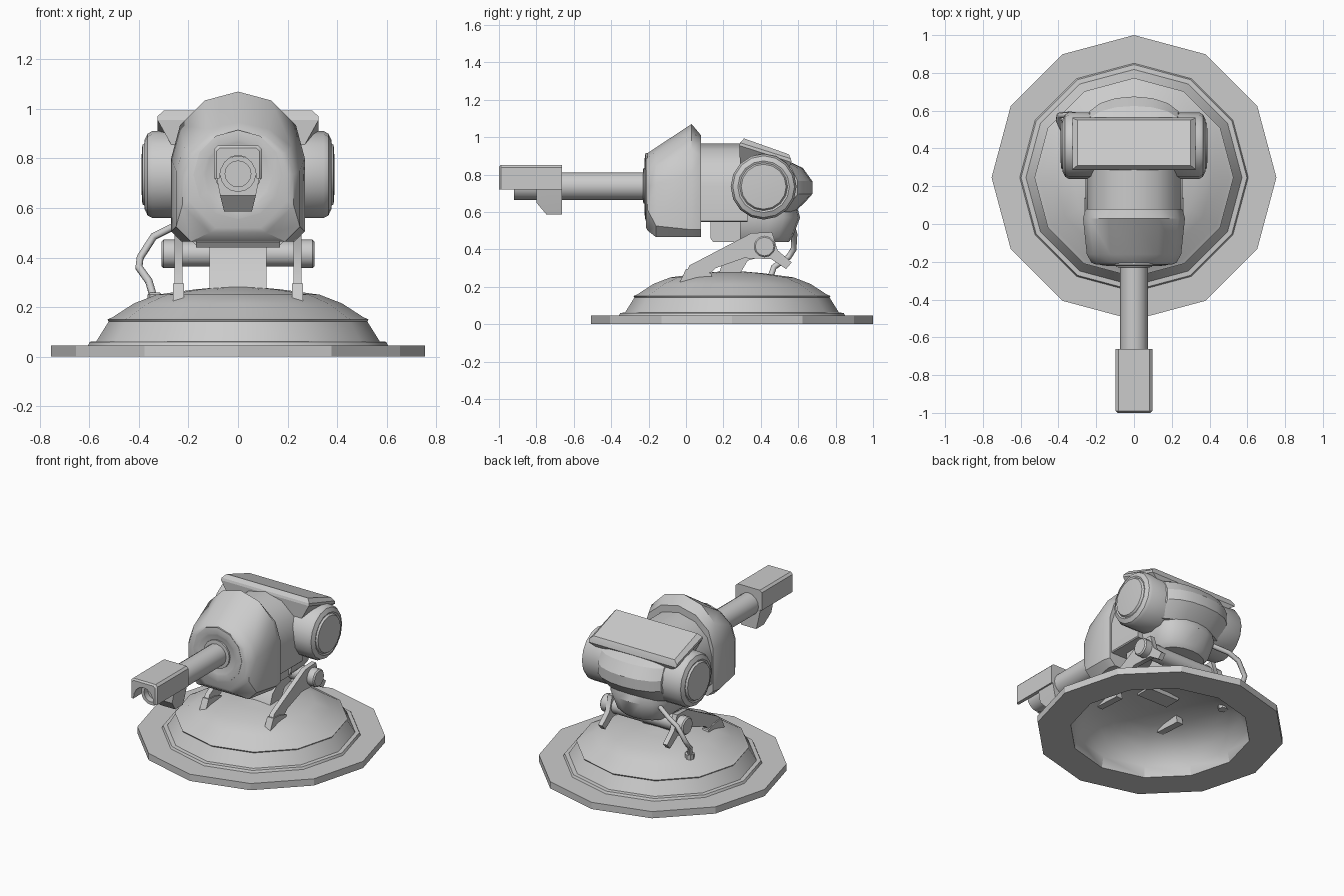
import bpy, bmesh, math
from mathutils import Vector

cube = bpy.data.objects.get("Cube")
if cube:
    bpy.data.objects.remove(cube)

GREY = (0.6, 0.6, 0.6, 1)
grey = bpy.data.materials.new("plain grey")
grey.use_nodes = True
grey.diffuse_color = GREY
grey.node_tree.nodes["Principled BSDF"].inputs["Base Color"].default_value = GREY


def finish(name, bm, angle):
    bmesh.ops.remove_doubles(bm, verts=bm.verts[:], dist=1e-5)
    bmesh.ops.recalc_face_normals(bm, faces=bm.faces[:])
    me = bpy.data.meshes.new(name)
    bm.to_mesh(me)
    bm.free()
    me.materials.append(grey)
    ob = bpy.data.objects.new(name, me)
    bpy.context.collection.objects.link(ob)
    bpy.ops.object.select_all(action="DESELECT")
    ob.select_set(True)
    bpy.context.view_layer.objects.active = ob
    bpy.ops.object.shade_smooth_by_angle(angle=math.radians(angle))


def loft(name, sections, cap=True, angle=35):
    """Skin a list of closed sections with equal point counts."""
    bm = bmesh.new()
    rings = [[bm.verts.new(p) for p in s] for s in sections]
    n = len(rings[0])
    for a, b in zip(rings, rings[1:]):
        for i in range(n):
            j = (i + 1) % n
            bm.faces.new((a[i], a[j], b[j], b[i]))
    if cap:
        bm.faces.new(rings[0])
        bm.faces.new(rings[-1])
    finish(name, bm, angle)


def lathe(name, profile, centre, axis, sides, cap=True, angle=35):
    """Turn (radius, distance) points about an axis through centre."""
    c = Vector(centre)

    def point(r, d, t):
        u, v = r * math.sin(t), r * math.cos(t)
        return c + Vector({"x": (d, u, v), "y": (u, d, v), "z": (u, v, d)}[axis])
    loft(name, [[point(r, d, math.tau * i / sides) for i in range(sides)]
                for r, d in profile], cap, angle)


def prism(name, profile, x0, x1):
    """Extrude a (y, z) outline along x."""
    loft(name, [[(x, y, z) for y, z in profile] for x in (x0, x1)])


def arch(y, half, bottom, mid, top, cut):
    """Upright section with an arched top and cut lower corners."""
    pts = [(half - cut, y, bottom), (half, y, bottom + cut)]
    for i in range(7):
        t = math.pi * i / 6
        pts.append((half * math.cos(t), y, mid + (top - mid) * math.sin(t)))
    return pts + [(-half, y, bottom + cut), (cut - half, y, bottom)]


def bow(z, half, front, side, back):
    """Level section, straight in front and bowed out behind."""
    pts = [(half, front, z)]
    for i in range(9):
        t = math.pi * i / 8
        pts.append((half * math.cos(t), side + (back - side) * math.sin(t) ** 0.8, z))
    return pts + [(-half, front, z)]


def hood(y, inset):
    """Muzzle section with cut top corners over a round channel."""
    side, top = 0.097 - inset, 0.852 - inset
    pts = [(-side, y, 0.72), (-side, y, top - 0.014), (0.014 - side, y, top),
           (side - 0.014, y, top), (side, y, top - 0.014), (side, y, 0.72)]
    for i in range(9):
        t = math.pi * i / 8
        pts.append((0.075 * math.cos(t), y, 0.72 + 0.093 * math.sin(t)))
    return pts


# Base plate and hollow dome, from the inner skin round to the outer apex
lathe("base_dome", [(0.001, 0.278), (0.17, 0.264), (0.33, 0.24), (0.42, 0.203), (0.495, 0.145),
                    (0.535, 0.07), (0.55, 0), (0.754, 0), (0.754, 0.045), (0.605, 0.045),
                    (0.598, 0.06), (0.572, 0.062), (0.522, 0.142), (0.527, 0.15), (0.505, 0.16),
                    (0.42, 0.215), (0.33, 0.25), (0.17, 0.272), (0.001, 0.287)],
      (0, 0.246, 0), "z", 12, cap=False, angle=28)

# Front shroud and main body
loft("front_shroud", [arch(-0.215, 0.2, 0.52, 0.735, 0.9, 0.11),
                      arch(-0.205, 0.225, 0.5, 0.735, 0.915, 0.11),
                      arch(-0.16, 0.25, 0.465, 0.75, 0.945, 0.06),
                      arch(0.03, 0.27, 0.465, 0.8, 1.07, 0.04),
                      arch(0.08, 0.257, 0.465, 0.79, 1.01, 0.04)])
loft("main_body", [arch(y, 0.247, 0.545, 0.74, 0.965, 0.006) for y in (0.07, 0.33)])
lathe("front_ring", [(0.18, -0.19), (0.18, -0.217), (0.142, -0.222), (0.13, -0.217)],
      (0, 0, 0.735), "y", 12)

# Barrel and muzzle
lathe("barrel_collar", [(0.095, -0.2), (0.095, -0.228), (0.075, -0.23)],
      (0, 0, 0.74), "y", 16)
lathe("barrel", [(0.073, -0.2), (0.073, -0.92), (0.052, -0.92), (0.052, -0.88)],
      (0, 0, 0.738), "y", 16)
loft("muzzle_hood", [hood(-1, 0.01), hood(-0.99, 0), hood(-0.663, 0)])
loft("muzzle_grip", [[(sx * h, y, z) for sx, y in
                      ((-1, front), (1, front), (1, -0.663), (-1, -0.663))]
                     for z, h, front in ((0.73, 0.088, -0.8), (0.65, 0.072, -0.8),
                                         (0.585, 0.056, -0.745))])

# Side drums
for side, s in (("left", 1), ("right", -1)):
    lathe(side + "_drum", [(0.176, 0.2 * s), (0.176, 0.345 * s), (0.165, 0.365 * s),
                           (0.138, 0.378 * s), (0.128, 0.374 * s), (0.12, 0.386 * s),
                           (0.06, 0.39 * s)],
          (0, 0.415, 0.735), "x", 16)

# Rounded rear housing
loft("rear_band", [bow(0.6, 0.235, 0.29, 0.48, 0.58), bow(0.65, 0.25, 0.29, 0.5, 0.635),
                   bow(0.695, 0.254, 0.29, 0.53, 0.675), bow(0.765, 0.254, 0.29, 0.53, 0.675),
                   bow(0.835, 0.25, 0.29, 0.51, 0.625), bow(0.87, 0.245, 0.29, 0.48, 0.55)],
     angle=25)
loft("rear_lower", [bow(0.44, 0.16, 0.29, 0.42, 0.55), bow(0.465, 0.185, 0.29, 0.43, 0.57),
                    bow(0.57, 0.21, 0.29, 0.45, 0.61), bow(0.64, 0.2, 0.29, 0.45, 0.59)])
prism("belly_block", [(0.13, 0.46), (0.145, 0.44), (0.33, 0.44), (0.33, 0.55), (0.13, 0.55)],
      -0.17, 0.17)

# Sloped top cover with flared sides
loft("top_cover", [[(-h, y0, z0), (h, y0, z0), (h, y1, z1), (-h, y1, z1)]
                   for h, y0, z0, y1, z1 in ((0.25, 0.29, 0.82, 0.54, 0.82),
                                             (0.325, 0.285, 0.955, 0.565, 0.865),
                                             (0.325, 0.29, 0.97, 0.56, 0.885),
                                             (0.3, 0.31, 0.993, 0.55, 0.908))], angle=20)

# Support legs, neck and axle
leg = [(-0.03, 0.22), (0.02, 0.315), (0.35, 0.487), (0.46, 0.492), (0.49, 0.395),
       (0.565, 0.33), (0.535, 0.295), (0.455, 0.348), (0.31, 0.353), (0.16, 0.3),
       (0.135, 0.278)]
foot = [(-0.04, 0.21), (0, 0.295), (0.07, 0.29), (0.135, 0.27), (0.15, 0.2)]
for side, s in (("left", 1), ("right", -1)):
    prism(side + "_leg", leg, 0.224 * s, 0.256 * s)
    prism(side + "_foot", foot, 0.217 * s, 0.263 * s)
    lathe(side + "_axle_cap", [(0.058, 0.255 * s), (0.058, 0.3 * s), (0.05, 0.308 * s)],
          (0, 0.42, 0.415), "x", 12)
prism("neck", [(0.17, 0.255), (0.2, 0.34), (0.35, 0.47), (0.44, 0.47), (0.44, 0.37),
               (0.33, 0.34), (0.28, 0.255)], -0.115, 0.115)
lathe("axle", [(0.052, -0.26), (0.052, 0.26)], (0, 0.42, 0.415), "x", 12)

# Cable with its socket
curve = bpy.data.curves.new("cable", "CURVE")
curve.dimensions = "3D"
curve.bevel_depth, curve.bevel_resolution = 0.016, 1
curve.use_fill_caps = True
path = [(-0.18, 0.53, 0.55), (-0.27, 0.57, 0.52), (-0.34, 0.58, 0.485), (-0.395, 0.575, 0.4),
        (-0.4, 0.55, 0.36), (-0.36, 0.47, 0.305), (-0.335, 0.44, 0.22)]
spline = curve.splines.new("POLY")
spline.points.add(len(path) - 1)
for p, co in zip(spline.points, path):
    p.co = (*co, 1)
curve.materials.append(grey)
bpy.context.collection.objects.link(bpy.data.objects.new("cable", curve))
lathe("cable_socket", [(0.03, 0.2), (0.03, 0.25), (0.02, 0.258)], (-0.335, 0.44, 0), "z", 8)
